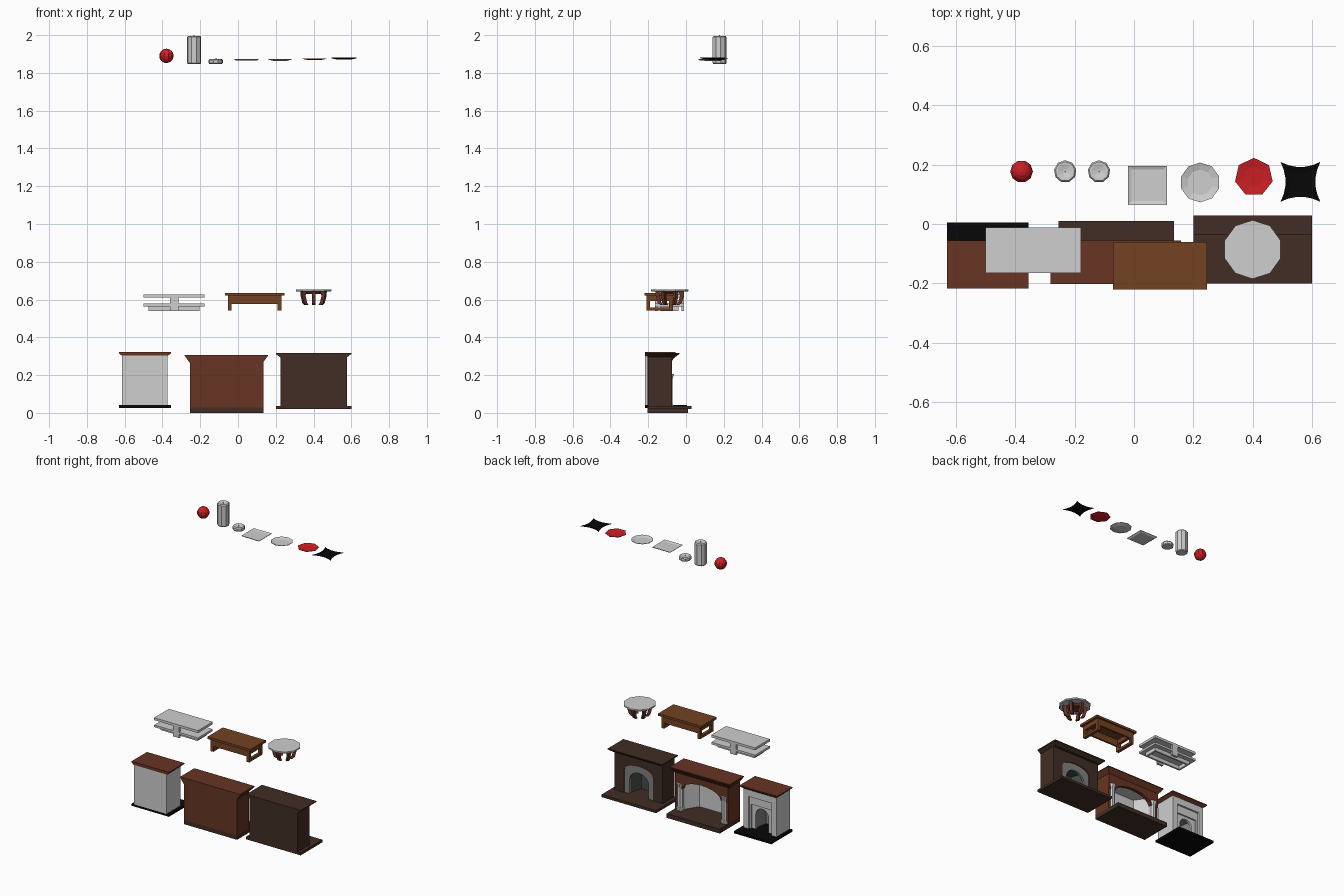
import bpy, bmesh, math

if "Cube" in bpy.data.objects:
    bpy.data.objects.remove(bpy.data.objects["Cube"])

def material(name, r, g, b):
    m = bpy.data.materials.new(name)
    m.diffuse_color = (r, g, b, 1)
    m.use_nodes = True
    m.node_tree.nodes["Principled BSDF"].inputs["Base Color"].default_value = m.diffuse_color
    return m

WHITE = material("white", .62, .62, .62)
RED = material("red", .6, .013, .017)
BROWN = material("red_brown", .135, .035, .017)
DARK = material("dark_wood", .052, .027, .018)
WOOD = material("light_wood", .175, .054, .016)
BLACK = material("black", .002, .002, .002)
GREY = material("stone_grey", .22, .22, .22)
SOOT = material("soot_grey", .06, .068, .06)

def loft(name, rings, mat):
    """Skin equal-sized point rings and cap both ends."""
    bm = bmesh.new()
    vs = [[bm.verts.new(p) for p in ring] for ring in rings]
    n = len(vs[0])
    for a, b in zip(vs, vs[1:]):
        for i in range(n):
            j = (i + 1) % n
            bm.faces.new((a[i], a[j], b[j], b[i]))
    bm.faces.new(vs[0])
    bm.faces.new(vs[-1])
    bmesh.ops.recalc_face_normals(bm, faces=bm.faces)
    me = bpy.data.meshes.new(name)
    bm.to_mesh(me)
    bm.free()
    me.materials.append(mat)
    ob = bpy.data.objects.new(name, me)
    bpy.context.collection.objects.link(ob)
    return ob

def rect(x0, x1, y0, y1, z):
    return [(x0, y0, z), (x1, y0, z), (x1, y1, z), (x0, y1, z)]

def box(name, x0, x1, y0, y1, z0, z1, mat):
    return loft(name, [rect(x0, x1, y0, y1, z0), rect(x0, x1, y0, y1, z1)], mat)

def lathe(name, cx, cy, n, prof, mat, turn=0):
    return loft(name, [[(cx + r * math.cos(turn + 2 * math.pi * i / n),
                         cy + r * math.sin(turn + 2 * math.pi * i / n), z)
                        for i in range(n)] for r, z in prof], mat)

def arch_panel(name, x0, x1, z0, z1, half, spring, top, y0, y1, mat):
    """Upright slab with an arched opening cut from its lower edge."""
    c = (x0 + x1) / 2
    pts = [(c - half, z0), (x0, z0), (x0, z1), (x1, z1), (x1, z0), (c + half, z0)]
    for i in range(11):
        a = math.pi * i / 10
        pts.append((c + half * math.cos(a), spring + (top - spring) * math.sin(a)))
    return loft(name, [[(x, y, z) for x, z in pts] for y in (y0, y1)], mat)

def firebox(name, c, half, back_half, y0, y1, z0, z1, mat):
    """Three-sided liner with splayed side walls."""
    t = .005
    pts = [(c - half, y1), (c - back_half, y0 + t), (c + back_half, y0 + t), (c + half, y1),
           (c + half + t, y1), (c + back_half + t, y0), (c - back_half - t, y0), (c - half - t, y1)]
    loft(name, [[(x, y, z) for x, y in pts] for z in (z0, z1)], mat)
    box(name + "_ceiling", c - half, c + half, y0, y1, z1 - .004, z1, mat)

def shell(name, x0, x1, y0, y1, z0, z1, wall, mat):
    """Back and sides of a fireplace body."""
    pts = [(x0, y0), (x1, y0), (x1, y1), (x1 - wall, y1), (x1 - wall, y0 + .012),
           (x0 + wall, y0 + .012), (x0 + wall, y1), (x0, y1)]
    loft(name, [[(x, y, z) for x, y in pts] for z in (z0, z1)], mat)

def mantel(name, x0, x1, y0, y1, z0, z1, out, mat):
    lip = z1 - .006
    loft(name, [rect(x0 + out, x1 - out, y0, y1 - out, z0),
                rect(x0, x1, y0, y1, lip), rect(x0, x1, y0, y1, z1)], mat)

# White fireplace
box("white_fireplace_hearth", -.63, -.355, -.217, .005, .027, .041, BLACK)
shell("white_fireplace_body", -.613, -.372, -.217, -.09, .041, .303, .012, WHITE)
arch_panel("white_fireplace_front", -.613, -.372, .041, .303, .075, .2, .202, -.1, -.085, WHITE)
arch_panel("white_fireplace_surround", -.57, -.415, .041, .205, .047, .14, .185, -.11, -.095, WHITE)
for i, x in enumerate((-.613, -.407)):
    box(f"white_pilaster_{i}", x, x + .035, -.09, -.073, .041, .27, WHITE)
box("white_fireplace_frieze", -.613, -.372, -.09, -.073, .255, .303, WHITE)
firebox("white_firebox", -.4925, .055, .04, -.2, -.108, .041, .2, GREY)
mantel("white_fireplace_mantel", -.63, -.355, -.217, -.055, .3, .322, .018, BROWN)

# Brown fireplace
box("brown_fireplace_hearth", -.255, .135, -.203, .01, 0, .028, DARK)
shell("brown_fireplace_body", -.255, .135, -.203, -.08, .028, .27, .014, BROWN)
arch_panel("brown_fireplace_lintel", -.255, .135, .17, .27, .14, .172, .232, -.1, -.078, BROWN)
for s in (-1, 1):
    x = -.06 + s * .163
    lathe(f"brown_fireplace_column_{s}", x, -.09, 8,
          [(.026, .028), (.026, .04), (.021, .045), (.021, .18), (.028, .205)], WHITE, math.pi / 8)
    box(f"brown_fireplace_jamb_{s}", x - .02, x + .02, -.12, -.09, .028, .2, WHITE)
firebox("brown_firebox", -.06, .145, .09, -.19, -.1, .028, .236, WHITE)
mantel("brown_fireplace_mantel", -.282, .158, -.203, -.055, .266, .307, .026, BROWN)

# Dark fireplace
box("dark_fireplace_hearth", .2, .6, -.2, .028, .02, .037, DARK)
shell("dark_fireplace_body", .224, .578, -.2, -.08, .037, .3, .012, DARK)
arch_panel("dark_fireplace_front", .224, .578, .037, .3, .105, .19, .235, -.09, -.075, DARK)
arch_panel("dark_fireplace_surround", .285, .517, .037, .25, .07, .13, .19, -.094, -.08, GREY)
firebox("dark_firebox", .401, .078, .05, -.185, -.092, .037, .21, SOOT)
mantel("dark_fireplace_mantel", .2, .6, -.2, -.035, .294, .318, .024, DARK)

# White two-tier table
box("white_table_top", -.5, -.178, -.165, -.011, .61, .626, WHITE)
box("white_table_shelf", -.5, -.178, -.165, -.011, .564, .578, WHITE)
for i, y in enumerate((-.165, -.025)):
    box(f"white_table_leg_{i}", -.36, -.316, y, y + .014, .54, .612, WHITE)
for i, y in enumerate((-.135, -.053)):
    box(f"white_table_runner_{i}", -.475, -.203, y, y + .012, .54, .566, WHITE)
for i, x in enumerate((-.475, -.215)):
    box(f"white_table_cross_runner_{i}", x, x + .012, -.123, -.053, .54, .566, WHITE)

# Wooden table
box("wood_table_top", -.07, .246, -.22, -.06, .621, .636, WOOD)
for i, y in enumerate((-.21, -.082)):
    box(f"wood_table_apron_{i}", -.054, .23, y, y + .012, .577, .622, WOOD)
for i, x in enumerate((-.054, .21)):
    box(f"wood_table_end_apron_{i}", x, x + .02, -.21, -.07, .592, .622, WOOD)
    box(f"wood_table_end_bar_{i}", x, x + .02, -.21, -.07, .541, .557, WOOD)
    for j, y in enumerate((-.21, -.09)):
        box(f"wood_table_leg_{i}{j}", x, x + .02, y, y + .02, .541, .6, WOOD)

# Round table
CX, CY = .4, -.086
lathe("round_table_top", CX, CY, 10, [(.096, .643), (.099, .645), (.099, .654)], WHITE, math.pi / 10)
lathe("round_table_support", CX, CY, 8, [(.04, .63), (.05, .643)], BROWN)
for i in range(6):
    a = i * math.pi / 3 + math.pi / 6
    ca, sa = math.cos(a), math.sin(a)
    rings = []
    for r0, r1, z in ((.034, .05, .57), (.044, .064, .583), (.054, .074, .62), (.046, .076, .644)):
        rings.append([(CX + r * ca - t * sa, CY + r * sa + t * ca, z)
                      for r, t in ((r0, -.009), (r1, -.009), (r1, .009), (r0, .009))])
    loft(f"round_table_leg_{i}", rings, BROWN)

# Red ball
steps = [math.pi * i / 8 for i in range(9)]
lathe("red_ball", -.379, .177, 10,
      [(max(.002, .038 * math.sin(a)), 1.89 - .038 * math.cos(a)) for a in steps], RED)

# Candles
for name, x, top in (("tall_candle", -.232, 1.995), ("short_candle", -.118, 1.873)):
    lathe(name, x, .177, 9, [(.034, 1.847), (.038, 1.852), (.038, top - .006), (.033, top),
                             (.026, top), (.008, top - .004)], WHITE, math.pi / 2)
    lathe(name + "_wick", x, .177, 5, [(.003, top - .005), (.003, top + .005)], WHITE)

# Plates: square, round and seven-sided
q = math.sqrt(2)
lathe("square_plate", .045, .13, 4, [(.055 * q, 1.865), (.066 * q, 1.872), (.066 * q, 1.874),
                                     (.053 * q, 1.869)], WHITE, math.pi / 4)
lathe("round_plate", .223, .14, 10, [(.04, 1.864), (.067, 1.872), (.067, 1.874), (.043, 1.867)],
      WHITE, math.pi / 10)
lathe("red_plate", .404, .158, 7, [(.035, 1.868), (.065, 1.874), (.065, 1.876), (.035, 1.871)],
      RED, math.pi / 2)

# Black plate with four pointed corners and curved-in sides
outline = []
for k in range(4):
    a = k * math.pi / 2
    for t in (-1, -.6, -.2, .2, .6):
        x, y = .067 * t, -.067 + .017 * (1 - t * t)
        outline.append((x * math.cos(a) - y * math.sin(a), x * math.sin(a) + y * math.cos(a)))
loft("black_plate", [[(.561 + x * s, .142 + y * s, z) for x, y in outline]
                     for s, z in ((.6, 1.871), (1, 1.878), (1, 1.881), (.6, 1.875))], BLACK)
